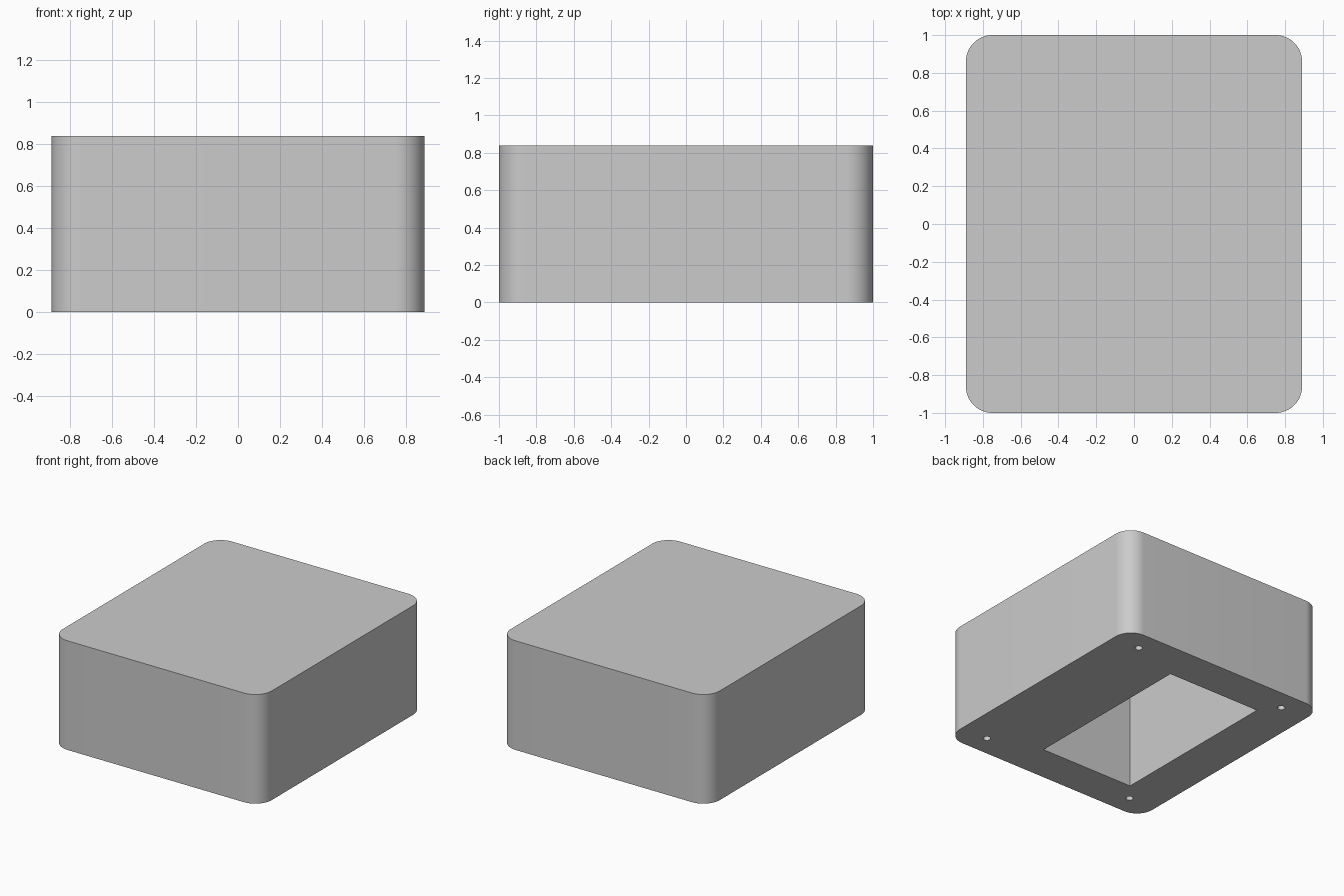
import bpy
import math

default_cube = bpy.data.objects.get("Cube")
if default_cube:
    bpy.data.objects.remove(default_cube, do_unlink=True)

HALF_X, HALF_Y, HEIGHT = 0.89, 1.0, 0.84
CORNER_RADIUS, CORNER_STEPS = 0.14, 16

grey = bpy.data.materials.new("plain_grey")
grey.use_nodes = True
GREY = (0.6, 0.6, 0.6, 1)
grey.diffuse_color = GREY
grey.node_tree.nodes["Principled BSDF"].inputs["Base Color"].default_value = GREY


def prism(name, outline, bottom, top):
    """Closed solid made by raising a counter-clockwise outline."""
    n = len(outline)
    verts = [(x, y, z) for z in (bottom, top) for x, y in outline]
    faces = [tuple(reversed(range(n))), tuple(range(n, 2 * n))]
    faces += [(i, (i + 1) % n, n + (i + 1) % n, n + i) for i in range(n)]
    mesh = bpy.data.meshes.new(name)
    mesh.from_pydata(verts, [], faces)
    mesh.materials.append(grey)
    obj = bpy.data.objects.new(name, mesh)
    bpy.context.collection.objects.link(obj)
    return obj


def arc(cx, cy, radius, start, sweep, steps):
    return [(cx + radius * math.cos(start + sweep * i / steps),
             cy + radius * math.sin(start + sweep * i / steps))
            for i in range(steps + 1)]


# Block with rounded upright corners
outline = []
for k, (sx, sy) in enumerate(((1, 1), (-1, 1), (-1, -1), (1, -1))):
    outline += arc(sx * (HALF_X - CORNER_RADIUS), sy * (HALF_Y - CORNER_RADIUS),
                   CORNER_RADIUS, k * math.pi / 2, math.pi / 2, CORNER_STEPS)
housing = prism("housing", outline, 0, HEIGHT)

# Off-centre pocket and four screw holes, open at the underside
cutters = [prism("pocket_cutter",
                 [(-0.55, -0.7), (0.25, -0.7), (0.25, 0.7), (-0.55, 0.7)],
                 -0.1, 0.72)]
for sx in (-1, 1):
    for sy in (-1, 1):
        circle = arc(sx * 0.66, sy * 0.837, 0.027, 0, 2 * math.pi, 24)[:-1]
        cutters.append(prism("screw_hole_cutter", circle, -0.1, 0.4))

bpy.ops.object.select_all(action="DESELECT")
bpy.context.view_layer.objects.active = housing
housing.select_set(True)
for cutter in cutters:
    cutter.hide_render = True
    cut = housing.modifiers.new("cut", "BOOLEAN")
    cut.operation = "DIFFERENCE"
    cut.solver = "EXACT"
    cut.object = cutter
    bpy.ops.object.modifier_apply(modifier=cut.name)
    bpy.data.objects.remove(cutter, do_unlink=True)

bpy.ops.object.shade_smooth_by_angle(angle=math.radians(30))
